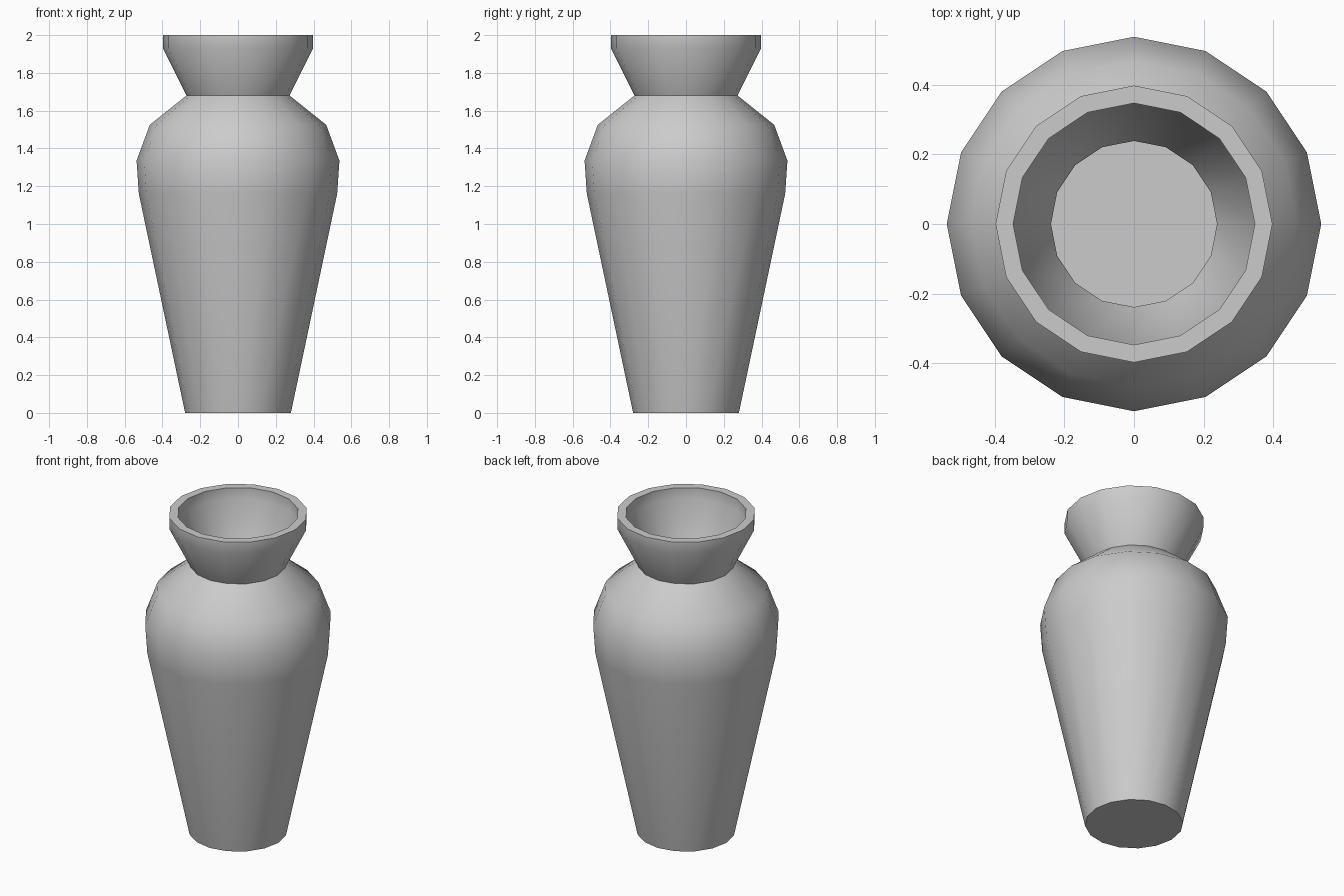
import bpy, bmesh, math

if "Cube" in bpy.data.objects:
    bpy.data.objects.remove(bpy.data.objects["Cube"])

SIDES = 16
WALL_RATIO = 0.873   # inner radius relative to outer radius
FLOOR = 0.05         # height of the inner floor

# Outer silhouette: (radius, height) from foot to lip
OUTER = [(0.28, 0.0), (0.525, 1.16), (0.537, 1.335), (0.467, 1.525),
         (0.273, 1.68), (0.397, 1.93), (0.397, 2.0)]

# Inner wall follows the outer one, from lip down to the floor
INNER = [(r * WALL_RATIO, max(z, FLOOR)) for r, z in reversed(OUTER)]


def lathe(name, profile):
    """Spin a profile into a closed body with flat caps at both ends."""
    bm = bmesh.new()
    rings = []
    for r, z in profile:
        rings.append([bm.verts.new((r * math.cos(2 * math.pi * i / SIDES),
                                    r * math.sin(2 * math.pi * i / SIDES), z))
                      for i in range(SIDES)])
    for low, high in zip(rings, rings[1:]):
        for i in range(SIDES):
            j = (i + 1) % SIDES
            bm.faces.new((low[i], low[j], high[j], high[i]))
    bm.faces.new(rings[0][::-1])   # underside
    bm.faces.new(rings[-1])        # inner floor
    mesh = bpy.data.meshes.new(name)
    bm.to_mesh(mesh)
    bm.free()
    obj = bpy.data.objects.new(name, mesh)
    bpy.context.collection.objects.link(obj)
    return obj


# Hollow vase body
vase = lathe("vase", OUTER + INNER)
bpy.context.view_layer.objects.active = vase
vase.select_set(True)
bpy.ops.object.shade_smooth_by_angle(angle=math.radians(40))
